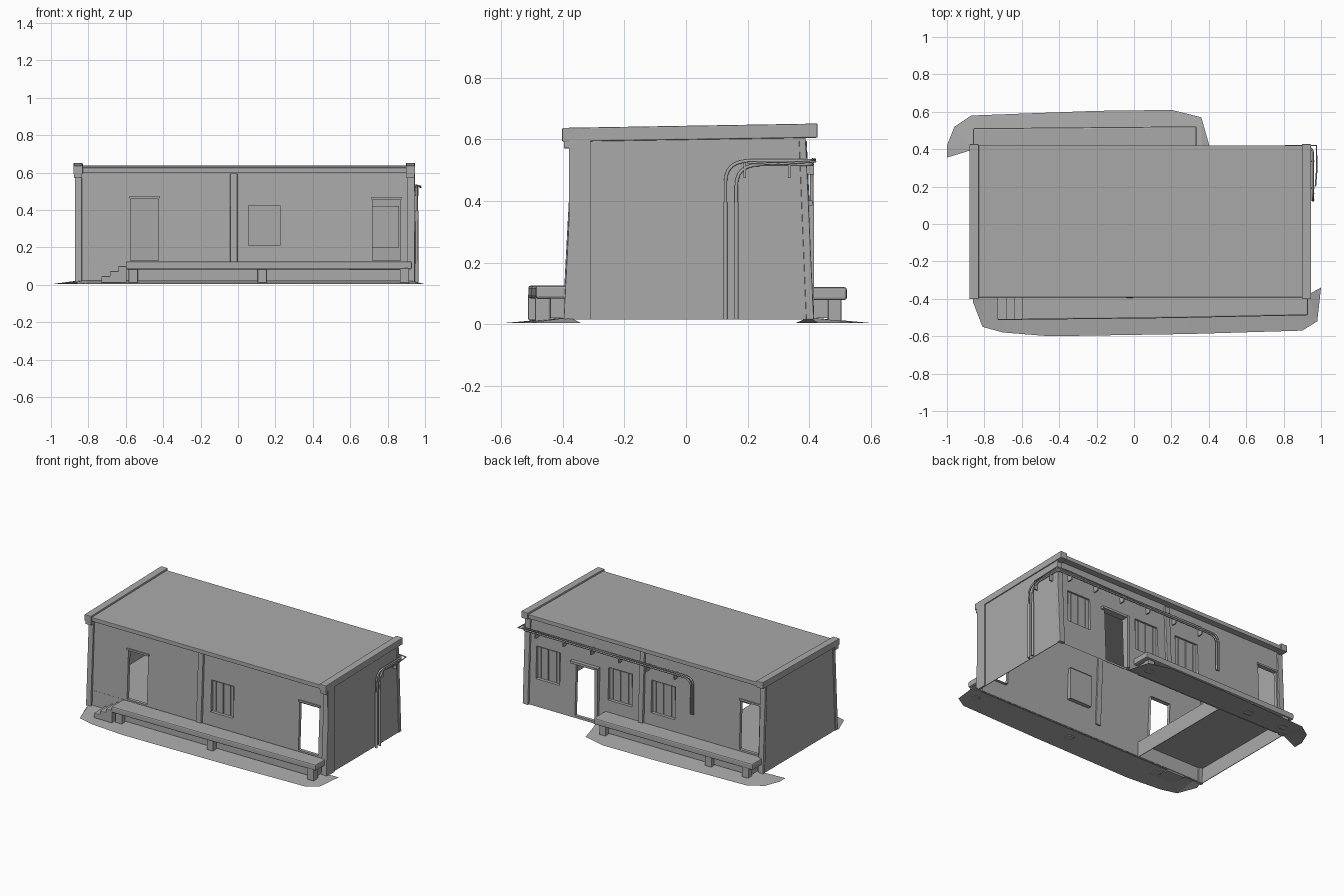
import bpy, bmesh
from mathutils import Vector

cube = bpy.data.objects.get("Cube")
if cube:
    bpy.data.objects.remove(cube, do_unlink=True)

GREY = (0.4, 0.4, 0.4, 1)
mat = bpy.data.materials.new("plaster grey")
mat.use_nodes = True
mat.diffuse_color = GREY
mat.node_tree.nodes["Principled BSDF"].inputs["Base Color"].default_value = GREY

BASE, TOP = 0.015, 0.615


def finish(name, bm, bevel=0):
    me = bpy.data.meshes.new(name)
    bm.to_mesh(me)
    bm.free()
    ob = bpy.data.objects.new(name, me)
    bpy.context.collection.objects.link(ob)
    me.materials.append(mat)
    if bevel:
        mod = ob.modifiers.new("soft edges", 'BEVEL')
        mod.width = bevel
        mod.segments = 2
    return ob


def prism(name, profile, axis, a, b, bevel=0):
    """Extrude a profile from a to b; axis 'x' takes (y, z), 'z' takes (x, y)."""
    def point(p, t):
        return (t, *p) if axis == 'x' else (*p, t)
    bm = bmesh.new()
    ends = [[bm.verts.new(point(p, t)) for p in profile] for t in (a, b)]
    bm.faces.new(ends[0])
    bm.faces.new(ends[1])
    for i in range(len(profile)):
        j = (i + 1) % len(profile)
        bm.faces.new((ends[0][i], ends[0][j], ends[1][j], ends[1][i]))
    bmesh.ops.recalc_face_normals(bm, faces=bm.faces)
    return finish(name, bm, bevel)


def box(name, x, y, z, bevel=0):
    return prism(name, [(y[0], z[0]), (y[1], z[0]), (y[1], z[1]), (y[0], z[1])],
                 'x', x[0], x[1], bevel)


def wall_y(side, z):
    """Battered wall face: front for side -1, back for side 1."""
    lean = (z - BASE) / (TOP - BASE)
    return -0.382 + 0.028 * lean if side < 0 else 0.400 - 0.024 * lean


def long_wall(name, side, holes):
    """Single-skin wall with rectangular openings and their reveals."""
    bm = bmesh.new()
    xs = sorted({-0.865, 0.94, *[v for h in holes for v in h[:2]]})
    zs = sorted({BASE, TOP, *[v for h in holes for v in h[2:4]]})

    def quad(pts, flip):
        vs = [bm.verts.new(p) for p in pts]
        bm.faces.new(vs[::-1] if flip else vs)

    for x0, x1 in zip(xs, xs[1:]):
        for z0, z1 in zip(zs, zs[1:]):
            cx, cz = (x0 + x1) / 2, (z0 + z1) / 2
            if any(h[0] < cx < h[1] and h[2] < cz < h[3] for h in holes):
                continue
            quad([(x, wall_y(side, z), z) for x, z in
                  ((x0, z0), (x1, z0), (x1, z1), (x0, z1))], side > 0)
    inward = Vector((0, -side * 0.022, 0))
    for x0, x1, z0, z1 in holes:
        ring = [Vector((x, wall_y(side, z), z)) for x, z in
                ((x0, z0), (x1, z0), (x1, z1), (x0, z1))]
        for p, q in zip(ring, ring[1:] + ring[:1]):
            quad([p, q, q + inward, p + inward], side < 0)
    bmesh.ops.remove_doubles(bm, verts=bm.verts, dist=0.0002)
    finish(name, bm)


def window(name, side, hole):
    """Recessed boarded panel in an opening, with a thin sill."""
    x0, x1, z0, z1 = hole
    y = wall_y(side, (z0 + z1) / 2) - side * 0.02
    box(name + "_panel", (x0, x1), (y - 0.003, y + 0.003), (z0, z1))
    w = x1 - x0
    for start, width in ((0.06, 0.1), (0.19, 0.3), (0.54, 0.27), (0.85, 0.1)):
        a = x0 + w * start
        box(name + "_board", (a, a + w * width), (y, y + side * 0.009),
            (z0 + 0.006, z1 - 0.006))


def pilaster(name, side, x0, x1, z0=BASE, out=0.015):
    ring = [(wall_y(side, z) + side * d, z) for d, z in
            ((-0.01, z0), (out, z0), (out - 0.003, TOP - 0.02), (-0.01, TOP - 0.02))]
    prism(name, ring, 'x', x0, x1, 0.003)


# Long walls: openings are x0, x1, z0, z1
front_window = (0.055, 0.225, 0.21, 0.425)
front_doors = [(-0.575, -0.425, 0.13, 0.46), (0.72, 0.87, 0.13, 0.455)]
back_windows = [(x, x + 0.18, 0.2, 0.42) for x in (0.68, 0.135, -0.19)]
back_doors = [(0.40, 0.56, 0.03, 0.385), (-0.825, -0.68, 0.13, 0.46)]
long_wall("front_wall", -1, [front_window] + front_doors)
long_wall("back_wall", 1, back_windows + back_doors)
window("front_window", -1, front_window)
for hole in back_windows:
    window("back_window", 1, hole)

# Door frames
for side, doors in ((-1, front_doors), (1, back_doors)):
    for x0, x1, z0, z1 in doors:
        y = wall_y(side, z1)
        box("door_lintel", (x0 - 0.008, x1 + 0.008), (y, y + side * 0.008), (z1, z1 + 0.012))
x0, x1, z0, z1 = back_doors[0]
box("back_door_jamb", (x0 - 0.02, x0), (0.38, 0.415), (z0, z1 + 0.01))
box("back_door_hood", (x0 - 0.02, x1 + 0.03), (0.38, 0.41), (z1, z1 + 0.016))

# End walls
for name, x, inner in (("left_end_wall", 0.94, 0.936), ("right_end_wall", -0.865, -0.861)):
    prism(name, [(-0.388, BASE), (0.41, BASE), (0.388, TOP), (-0.363, TOP)], 'x', inner, x)

# Corner and middle pilasters
for side in (-1, 1):
    pilaster("right_corner_pilaster", side, -0.872, -0.835)
    pilaster("left_corner_pilaster", side, 0.905, 0.945)
pilaster("front_middle_pilaster", -1, -0.042, -0.004, 0.12, 0.018)
pilaster("back_middle_pilaster", 1, 0.04, 0.075, 0.12, 0.018)
box("end_wall_strip", (0.94, 0.947), (-0.38, -0.31), (BASE, 0.6))

# Roof slab and end parapets
prism("roof", [(-0.392, 0.598), (0.42, 0.61), (0.42, 0.638), (-0.392, 0.626)],
      'x', -0.84, 0.91, 0.003)
for x in (-0.88, 0.897):
    prism("parapet", [(-0.402, 0.592), (0.427, 0.605), (0.427, 0.651), (-0.402, 0.637)],
          'x', x, x + 0.05, 0.004)
    box("parapet_end", (x + 0.003, x + 0.047), (-0.396, -0.355), (0.57, 0.61), 0.003)

# Raised floor inside one room
box("inner_floor", (-0.861, -0.35), (-0.378, 0.396), (0.118, 0.122))
box("inner_floor_riser", (-0.354, -0.35), (-0.378, 0.396), (BASE, 0.12))

# Porches: slab, recessed plinth and piers
prism("front_porch_slab", [(-0.60, -0.38), (-0.60, -0.512), (0.2, -0.503),
                           (0.93, -0.488), (0.93, -0.38)], 'z', 0.083, 0.125, 0.008)
box("front_porch_plinth", (-0.56, 0.9), (-0.455, -0.38), (0.02, 0.086))
prism("back_porch_slab", [(-0.86, 0.39), (0.335, 0.39), (0.335, 0.522), (-0.86, 0.512)],
      'z', 0.078, 0.12, 0.008)
box("back_porch_plinth", (-0.82, 0.3), (0.39, 0.475), (0.02, 0.08))
for x in (-0.56, 0.13, 0.89):
    box("front_porch_pier", (x - 0.025, x + 0.025), (-0.49, -0.44), (0.008, 0.09), 0.006)
for x in (-0.8, -0.52, 0.28):
    box("back_porch_pier", (x - 0.025, x + 0.025), (0.46, 0.505), (0.008, 0.085), 0.006)
for i in range(3):
    box("porch_step", (-0.64 - i * 0.045, -0.595), (-0.512, -0.385),
        (0.012, 0.1 - i * 0.027), 0.004)


# Ground aprons slope down from the wall to a ragged edge
def apron(name, outline, wall):
    bm = bmesh.new()
    pairs = []
    for x, y in outline:
        inner_x = max(-0.86, min(0.93, x))
        pairs.append((bm.verts.new((inner_x, wall, 0.022)), bm.verts.new((x, y, 0.003))))
    for (a, b), (c, d) in zip(pairs, pairs[1:]):
        bm.faces.new((a, b, d, c))
    bmesh.ops.remove_doubles(bm, verts=bm.verts, dist=0.0001)
    bmesh.ops.recalc_face_normals(bm, faces=bm.faces)
    if sum(f.normal.z for f in bm.faces) < 0:
        bmesh.ops.reverse_faces(bm, faces=bm.faces)
    finish(name, bm)


apron("front_apron", [(-0.86, -0.42), (-0.81, -0.55), (-0.7, -0.58), (-0.45, -0.6),
                      (0.3, -0.588), (0.9, -0.57), (0.98, -0.52), (1, -0.34)], -0.378)
apron("back_apron", [(-1, 0.355), (-1, 0.42), (-0.96, 0.52), (-0.87, 0.58), (-0.2, 0.605),
                     (0.2, 0.61), (0.36, 0.57), (0.4, 0.43)], 0.398)


# Conduits up the end wall, around the corner and along the back
def tube(name, points, radius):
    cu = bpy.data.curves.new(name, 'CURVE')
    cu.dimensions = '3D'
    cu.bevel_depth = radius
    cu.bevel_resolution = 1
    cu.use_fill_caps = True
    sp = cu.splines.new('POLY')
    sp.points.add(len(points) - 1)
    for p, co in zip(sp.points, points):
        p.co = (*co, 1)
    ob = bpy.data.objects.new(name, cu)
    bpy.context.collection.objects.link(ob)
    cu.materials.append(mat)


def bend(a, corner, b, steps=6):
    a, corner, b = Vector(a), Vector(corner), Vector(b)
    ts = [i / steps for i in range(steps + 1)]
    return [a * (1 - t) ** 2 + corner * 2 * t * (1 - t) + b * t * t for t in ts]


for y, z, reach in ((0.128, 0.53, -0.34), (0.163, 0.518, -0.325)):
    x, out = 0.956, 0.408
    path = [(x, y, 0.39)]
    path += bend((x, y, z - 0.07), (x, y, z), (x, y + 0.08, z))
    path += bend((x, out - 0.03, z), (x, out, z), (x - 0.03, out, z))
    path += bend((reach + 0.06, out, z), (reach, out, z), (reach, out, z - 0.06))
    path += [(reach, out, 0.28)]
    tube("conduit", path, 0.006)
    tube("conduit_casing", [(x, y, BASE), (x, y, 0.395)], 0.009)
tube("loose_cable", [(0.97, 0.2, 0.525), (0.978, 0.3, 0.52), (0.975, 0.42, 0.528),
                     (0.9, 0.418, 0.535), (0.3, 0.412, 0.53), (-0.2, 0.41, 0.535)], 0.004)
for y in (0.19, 0.335):
    box("end_bracket", (0.938, 0.965), (y - 0.004, y + 0.004), (0.475, 0.525))
for i in range(6):
    x = 0.85 - i * 0.21
    box("back_bracket", (x - 0.004, x + 0.004), (0.375, 0.416), (0.485, 0.525))
